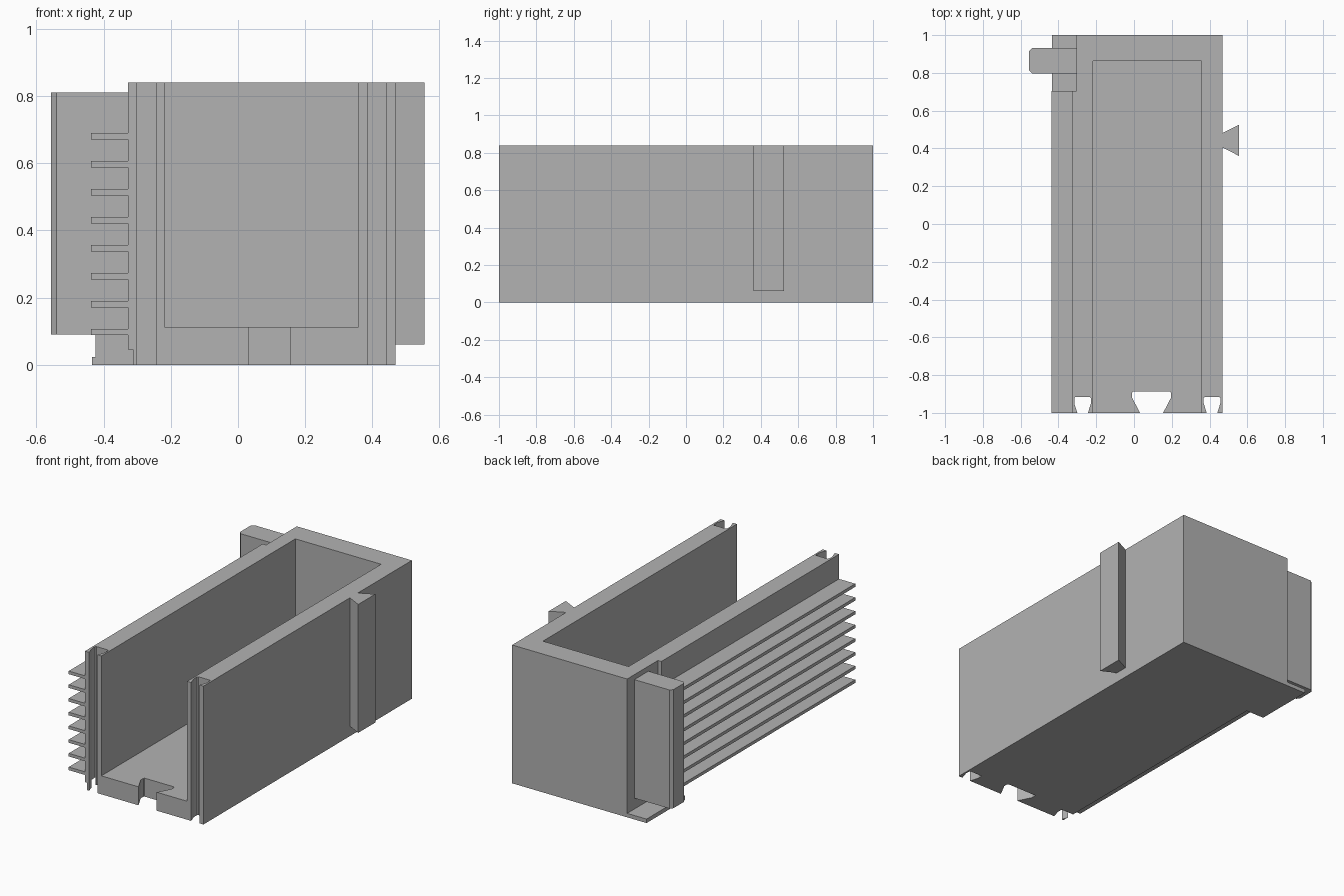
import bpy, bmesh

cube = bpy.data.objects.get("Cube")
if cube:
    bpy.data.objects.remove(cube, do_unlink=True)

grey = bpy.data.materials.new("plain grey")
grey.use_nodes = True
colour = (0.448, 0.448, 0.448, 1)
grey.diffuse_color = colour
grey.node_tree.nodes["Principled BSDF"].inputs["Base Color"].default_value = colour


def prism(name, outline, z0, z1):
    """Extrude a plan outline from z0 up to z1."""
    bm = bmesh.new()
    face = bm.faces.new([bm.verts.new((x, y, z0)) for x, y in outline])
    top = bmesh.ops.extrude_face_region(bm, geom=[face])["geom"]
    verts = [v for v in top if isinstance(v, bmesh.types.BMVert)]
    bmesh.ops.translate(bm, verts=verts, vec=(0, 0, z1 - z0))
    bmesh.ops.recalc_face_normals(bm, faces=bm.faces)
    mesh = bpy.data.meshes.new(name)
    bm.to_mesh(mesh)
    bm.free()
    mesh.materials.append(grey)
    obj = bpy.data.objects.new(name, mesh)
    bpy.context.collection.objects.link(obj)
    return obj


def box(name, x0, x1, y0, y1, z0, z1):
    return prism(name, [(x0, y0), (x1, y0), (x1, y1), (x0, y1)], z0, z1)


def cut(target, cutter):
    """Subtract the cutter for good, then remove it."""
    cutter.hide_render = True
    mod = target.modifiers.new("cut", "BOOLEAN")
    mod.operation = "DIFFERENCE"
    mod.solver = "EXACT"
    mod.object = cutter
    bpy.context.view_layer.objects.active = target
    bpy.ops.object.modifier_apply(modifier=mod.name)
    bpy.data.objects.remove(cutter, do_unlink=True)


def slot(cx, mouth, wide, shoulder, end, bevel):
    """Dovetail slot through the front, mirrored about cx."""
    half = [(mouth, -1.1), (mouth, -1), (wide, shoulder),
            (wide, end - bevel), (wide - bevel, end)]
    outline = [(cx + x, y) for x, y in half]
    outline += [(cx - x, y) for x, y in reversed(half)]
    return prism("slot_cutter", outline, -0.1, 1)


# Open trough with a recess at the right rear corner
body = prism("trough_body", [(-0.328, -1), (0.468, -1), (0.468, 1), (-0.305, 1),
                             (-0.305, 0.705), (-0.328, 0.705)], 0, 0.84)
cut(body, box("cavity_cutter", -0.218, 0.358, -1.1, 0.862, 0.112, 1))

# Dovetail slots in the two wall ends and the floor
cut(body, slot(-0.272, 0.028, 0.044, -0.95, -0.915, 0.006))
cut(body, slot(0.413, 0.028, 0.044, -0.95, -0.915, 0.006))
cut(body, slot(0.093, 0.061, 0.103, -0.92, -0.888, 0.005))

# Undercut along the lower edge of the finned side
cut(body, box("undercut_cutter", -0.4, -0.313, -1.1, 0.63, -0.1, 0.045))

# Stack of side fins
for i in range(8):
    z = 0.088 + i * 0.0833
    box(f"side_fin_{i + 1}", -0.437, -0.32, -1, 0.705, z, z + 0.019)

# Rear foot with its small support under the fins
box("rear_foot", -0.435, -0.3, 0.63, 1, 0, 0.024)
box("foot_support", -0.424, -0.31, 0.63, 0.705, 0.01, 0.095)

# Side tab with bevelled outer corners
prism("side_tab", [(-0.3, 0.797), (-0.54, 0.797), (-0.556, 0.813),
                   (-0.556, 0.915), (-0.54, 0.931), (-0.3, 0.931)], 0.09, 0.81)

# Dovetail rail on the opposite side
prism("dovetail_rail", [(0.46, 0.405), (0.468, 0.405), (0.555, 0.361),
                        (0.555, 0.525), (0.468, 0.482), (0.46, 0.482)], 0.06, 0.84)
